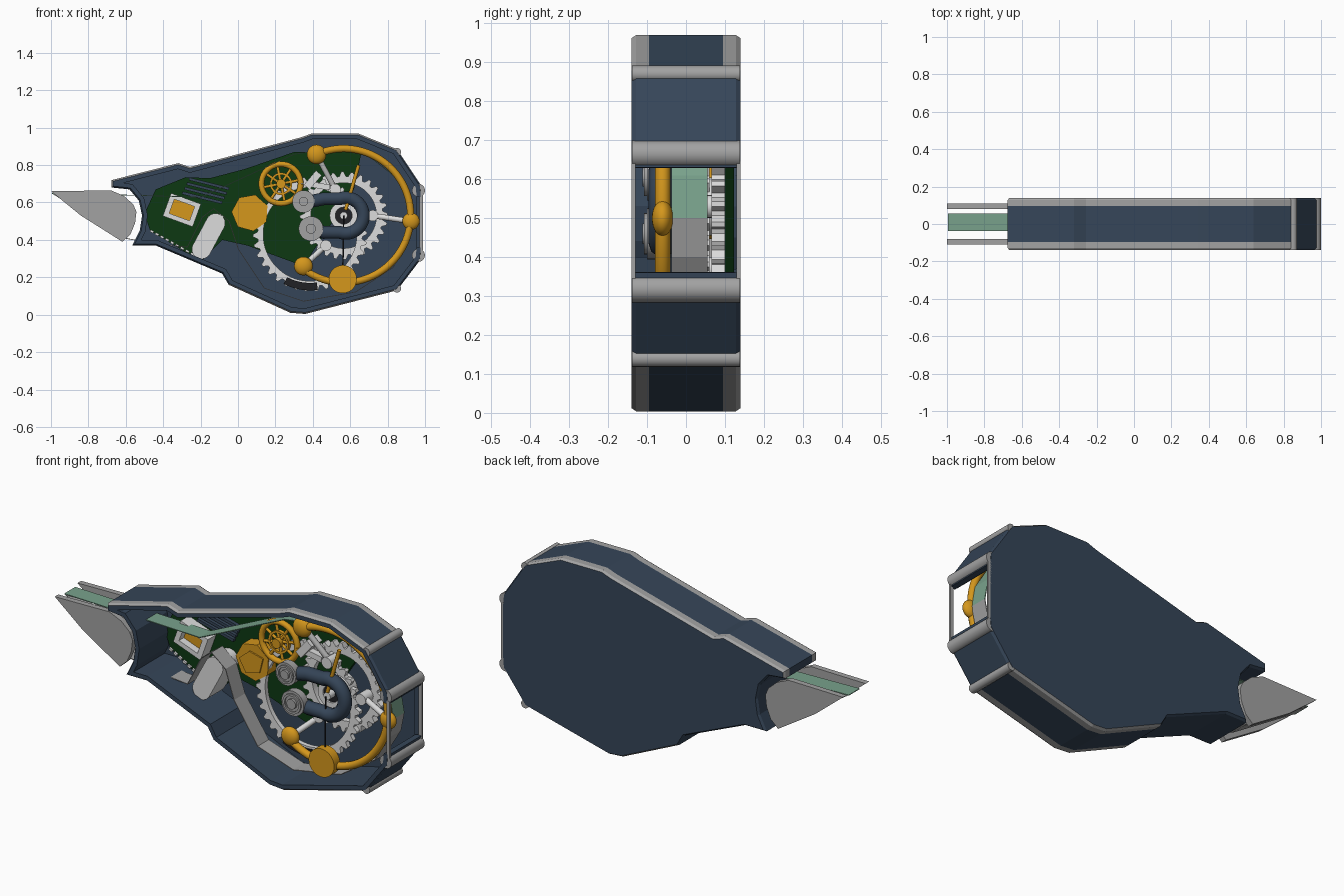
import bpy, bmesh, math
from mathutils import Vector

if "Cube" in bpy.data.objects:
    bpy.data.objects.remove(bpy.data.objects["Cube"])

def material(name, r, g, b):
    m = bpy.data.materials.new(name)
    m.diffuse_color = (r, g, b, 1)
    m.use_nodes = True
    m.node_tree.nodes["Principled BSDF"].inputs["Base Color"].default_value = m.diffuse_color
    return m

NAVY = material("navy", 0.036, 0.06, 0.098)
GREY = material("grey", 0.36, 0.36, 0.36)
WHITE = material("off_white", 0.72, 0.72, 0.72)
GOLD = material("gold", 0.66, 0.31, 0.012)
GREEN = material("dark_green", 0.004, 0.04, 0.006)
MINT = material("mint", 0.19, 0.36, 0.26)
BLACK = material("black", 0.015, 0.015, 0.018)

def finish(name, bm, mats, smooth=False):
    bmesh.ops.recalc_face_normals(bm, faces=bm.faces)
    me = bpy.data.meshes.new(name)
    bm.to_mesh(me)
    bm.free()
    for m in mats:
        me.materials.append(m)
    ob = bpy.data.objects.new(name, me)
    bpy.context.collection.objects.link(ob)
    if smooth:
        bpy.ops.object.select_all(action='DESELECT')
        ob.select_set(True)
        bpy.context.view_layer.objects.active = ob
        bpy.ops.object.shade_smooth_by_angle(angle=math.radians(40))
    return ob

def loop(bm, pts, y):
    return [bm.verts.new((x, y, z)) for x, z in pts]

def bridge(bm, a, b):
    n = len(a)
    return [bm.faces.new((a[i], a[(i + 1) % n], b[(i + 1) % n], b[i])) for i in range(n)]

def prism(name, pts, y0, y1, mat, smooth=False):
    bm = bmesh.new()
    a, b = loop(bm, pts, y0), loop(bm, pts, y1)
    bridge(bm, a, b)
    bm.faces.new(a)
    bm.faces.new(b)
    return finish(name, bm, [mat], smooth)

def ring(name, outer, inner, y0, y1, mat):
    bm = bmesh.new()
    ls = [loop(bm, outer, y0), loop(bm, outer, y1), loop(bm, inner, y1), loop(bm, inner, y0)]
    for i in range(4):
        bridge(bm, ls[i], ls[(i + 1) % 4])
    return finish(name, bm, [mat], True)

def circle(x, z, r, n=32, a0=0):
    return [(x + r * math.cos(a0 + 2 * math.pi * i / n), z + r * math.sin(a0 + 2 * math.pi * i / n)) for i in range(n)]

def disc(name, x, z, r, y0, y1, mat, n=32):
    return prism(name, circle(x, z, r, n), y0, y1, mat, True)

def rect(x, z, w, h, deg):
    c, s = math.cos(math.radians(deg)), math.sin(math.radians(deg))
    return [(x + c * u - s * v, z + s * u + c * v)
            for u, v in ((-w/2, -h/2), (w/2, -h/2), (w/2, h/2), (-w/2, h/2))]

def tube(name, pts, r, mat):
    cu = bpy.data.curves.new(name, 'CURVE')
    cu.dimensions = '3D'
    cu.bevel_depth, cu.bevel_resolution, cu.use_fill_caps = r, 3, True
    sp = cu.splines.new('POLY')
    sp.points.add(len(pts) - 1)
    for p, q in zip(sp.points, pts):
        p.co = (*q, 1)
    cu.materials.append(mat)
    ob = bpy.data.objects.new(name, cu)
    bpy.context.collection.objects.link(ob)
    bpy.ops.object.select_all(action='DESELECT')
    ob.select_set(True)
    bpy.context.view_layer.objects.active = ob
    bpy.ops.object.convert(target='MESH')
    bpy.ops.object.shade_smooth_by_angle(angle=math.radians(40))

def arc(x, z, r, d0, d1, y, n=40):
    ang = [math.radians(d0 + (d1 - d0) * i / n) for i in range(n + 1)]
    return [(x + r * math.cos(a), y, z + r * math.sin(a)) for a in ang]

def inset(pts, t):
    # move a clockwise outline inwards with mitred corners
    out, n = [], len(pts)
    for i in range(n):
        p0, p, p1 = (Vector(pts[(i + k) % n]) for k in (-1, 0, 1))
        d0, d1 = (p - p0).normalized(), (p1 - p).normalized()
        n0, n1 = Vector((d0.y, -d0.x)), Vector((d1.y, -d1.x))
        q = p + (n0 + n1) * t / max(0.4, 1 + n0.dot(n1))
        out.append((q.x, q.y))
    return out

# casing: open front, closed back, window in the right end
OUT = [(-.675, .72), (-.32, .81), (-.257, .79), (.342, .95), (.396, .97), (.64, .97), (.85, .885),
       (.98, .69), (.985, .63), (.985, .36), (.98, .3), (.85, .13), (.36, .004), (.28, .01), (-.05, .16),
       (-.085, .22), (-.44, .37), (-.565, .37), (-.525, .45), (-.513, .53), (-.53, .61), (-.58, .67), (-.675, .68)]
bm = bmesh.new()
small, inner = inset(OUT, .008), inset(OUT, .03)
layers = [(inner, .122), (inner, -.14), (small, -.14), (OUT, -.128), (OUT, -.095), (OUT, .095), (OUT, .128), (small, .14)]
ls = [loop(bm, p, y) for p, y in layers]
n = len(OUT)
for i in range(n):
    j = (i + 1) % n
    if i == 8:
        continue
    mx, mz = (OUT[i][0] + OUT[j][0]) / 2, (OUT[i][1] + OUT[j][1]) / 2
    plain = mx > .85 or (mx < 0 and mz < .7)
    for k in range(7):
        f = bm.faces.new((ls[k][i], ls[k][j], ls[k + 1][j], ls[k + 1][i]))
        f.material_index = 1 if k in (2, 3, 5, 6) and not plain else 0
for k in (8, 9):
    bm.faces.new([l[k] for l in ls])
bm.faces.new(ls[0])
bm.faces.new(ls[-1])
finish("casing", bm, [NAVY, GREY])

# rounded grey cross bars and window posts at the right end
for i, (x, z, r) in enumerate([(.965, .665, .035), (.965, .318, .035), (.85, .87, .022), (.85, .14, .022)]):
    disc(f"cross_bar_{i}", x, z, r, -.139, .139, GREY, 16)
for i, y in enumerate((-.14, .13)):
    prism(f"window_post_{i}", rect(.98, .495, .02, .3, 0), y, y + .01, GREY)

# beak cheeks
beak = [(-1, .66), (-.68, .665), (-.61, .635), (-.56, .59), (-.543, .55), (-.55, .49), (-.575, .43), (-.618, .39), (-.84, .53)]
for i, y in enumerate((-.11, .08)):
    prism(f"beak_cheek_{i}", beak, y, y + .03, GREY)

# tape: mint run above, grey run below
def tape(name, pts, mat):
    bm = bmesh.new()
    a, b = loop(bm, pts, -.037), loop(bm, pts, .055)
    for i in range(len(pts) - 1):
        bm.faces.new((a[i], a[i + 1], b[i + 1], b[i]))
    ob = finish(name, bm, [mat])
    ob.modifiers.new("thickness", 'SOLIDIFY').thickness = .004

tape("upper_tape", [(-.995, .65), (-.53, .64), (-.2, .63), (.3, .86), (.5, .89), (.7, .85), (.84, .74), (.92, .61), (.94, .5)], MINT)
tape("lower_tape", [(-.99, .645), (-.62, .41), (-.43, .375), (-.27, .36), (-.19, .52), (-.13, .565), (-.05, .5),
                    (.0, .35), (.14, .14), (.35, .07), (.63, .12), (.83, .25), (.92, .4), (.94, .5)], GREY)

# green back plate
prism("back_plate", [(-.5, .54), (-.44, .67), (-.28, .735), (-.15, .73), (.04, .78), (.3, .87), (.66, .87), (.62, .67),
                     (.35, .26), (.05, .37), (-.085, .4), (-.2, .285), (-.47, .45)], .1, .123, GREEN)

# fittings on the plate
for i in range(4):
    prism(f"vent_slat_{i}", rect(-.155 - .012 * i, .7 - .025 * i, .22, .015, -14), .08, .1, NAVY)
ring("tray_frame", rect(-.3, .56, .17, .13, -20), rect(-.3, .56, .115, .08, -20), .03, .1, WHITE)
prism("tray_inlay", rect(-.3, .56, .115, .08, -20), .07, .1, GOLD)
pill = [(-.12 + .052 * math.cos(math.radians(a)), .49 + .052 * math.sin(math.radians(a))) for a in range(-25, 156, 15)]
pill += [(-.195 + .052 * math.cos(math.radians(a)), .35 + .052 * math.sin(math.radians(a))) for a in range(155, 336, 15)]
prism("tape_guide", pill, -.03, .1, WHITE, True)
for i in range(10):
    prism(f"scale_mark_{i}", rect(-.46 + .027 * i, .445 - .015 * i, .02, .012, -28), .09, .101, WHITE)
prism("gold_block", circle(.065, .545, .1, 7, .4), .03, .1, GOLD)
prism("gold_block_top", [(-.01, .55), (.05, .6), (.13, .58), (.11, .5), (.03, .48)], .022, .03, GOLD)

# gold spoked wheel
WX, WZ = .23, .70
tube("wheel_rim", arc(WX, WZ, .105, 0, 360, .02), .016, GOLD)
ring("wheel_inner_ring", circle(WX, WZ, .06), circle(WX, WZ, .048), .01, .03, GOLD)
disc("wheel_hub", WX, WZ, .025, -.01, .05, GOLD)
for i in range(8):
    a = i * math.pi / 4 + .2
    tube(f"wheel_spoke_{i}", [(WX, .02, WZ), (WX + .105 * math.cos(a), .02, WZ + .105 * math.sin(a))], .008, GOLD)

# toothed spools
def gear(name, x, z, r, ri, teeth, y0, y1):
    m = teeth * 4
    out, inn = [], []
    for i in range(m):
        a = 2 * math.pi * i / m
        rr = r if i % 4 in (0, 1) else r - .025
        out.append((x + rr * math.cos(a), z + rr * math.sin(a)))
        inn.append((x + ri * math.cos(a), z + ri * math.sin(a)))
    ring(name, out, inn, y0, y1, WHITE)

HX, HZ = .565, .53
gear("large_spool", .385, .43, .305, .25, 34, .035, .06)
gear("small_spool", HX, HZ, .235, .175, 28, .065, .1)
ring("hub_collar", circle(HX, HZ, .075), circle(HX, HZ, .045), -.03, .09, WHITE)
disc("hub_core", HX, HZ, .045, -.02, .09, BLACK)
disc("hub_pin", HX, HZ, .02, -.06, .02, WHITE)
dark = [(p[0], p[2]) for p in arc(.385, .43, .30, 242, 278, 0, 10)]
dark += [(p[0], p[2]) for p in arc(.385, .43, .26, 278, 242, 0, 10)]
prism("spool_clip", dark, .025, .034, BLACK)

# navy hook with two grey rollers
tube("hook", [(.36, -.06, .6), (.46, -.06, .62)] + arc(.575, HZ, .095, 110, -110, -.06) + [(.46, -.06, .44), (.39, -.06, .46)], .036, NAVY)
for i, (x, z, r) in enumerate([(.35, .605, .06), (.39, .46, .066)]):
    disc(f"roller_{i}", x, z, r, -.1, -.06, GREY)
    ring(f"roller_rim_{i}", circle(x, z, r * .8), circle(x, z, r * .62), -.108, -.1, GREY)
    disc(f"roller_cap_{i}", x, z, r * .4, -.112, -.1, GREY)

# gold hoop with knobs, struts, needle
tube("hoop", arc(HX, HZ, .358, 114, -128, -.06, 60), .02, GOLD)
for i, (x, z, r) in enumerate([(.42, .857, .052), (.925, .5, .046), (.35, .26, .05)]):
    bm = bmesh.new()
    bmesh.ops.create_uvsphere(bm, u_segments=24, v_segments=14, radius=r)
    for v in bm.verts:
        v.co = (v.co.x + x, v.co.y * .6 - .06, v.co.z + z)
    finish(f"knob_{i}", bm, [GOLD], True)
disc("weight", .56, .19, .075, -.1, -.05, GOLD)
tube("needle", [(.575, -.07, .56), (.645, -.07, .8)], .01, GOLD)
tube("pendulum_wire", [(HX, -.07, HZ), (.56, -.07, .2)], .004, BLACK)
for i, (x0, z0, x1, z1) in enumerate([(.72, .53, .92, .5), (.52, .67, .42, .857), (.47, .37, .35, .26)]):
    tube(f"strut_{i}", [(x0, .03, z0), (x1, -.05, z1)], .015, WHITE)
    disc(f"strut_foot_{i}", x0, z0, .03, .0, .07, WHITE, 16)
prism("strut_bracket", rect(.4, .72, .1, .04, 50), -.02, .07, WHITE)
prism("lower_bracket", rect(.43, .69, .12, .03, -10), .0, .06, WHITE)
